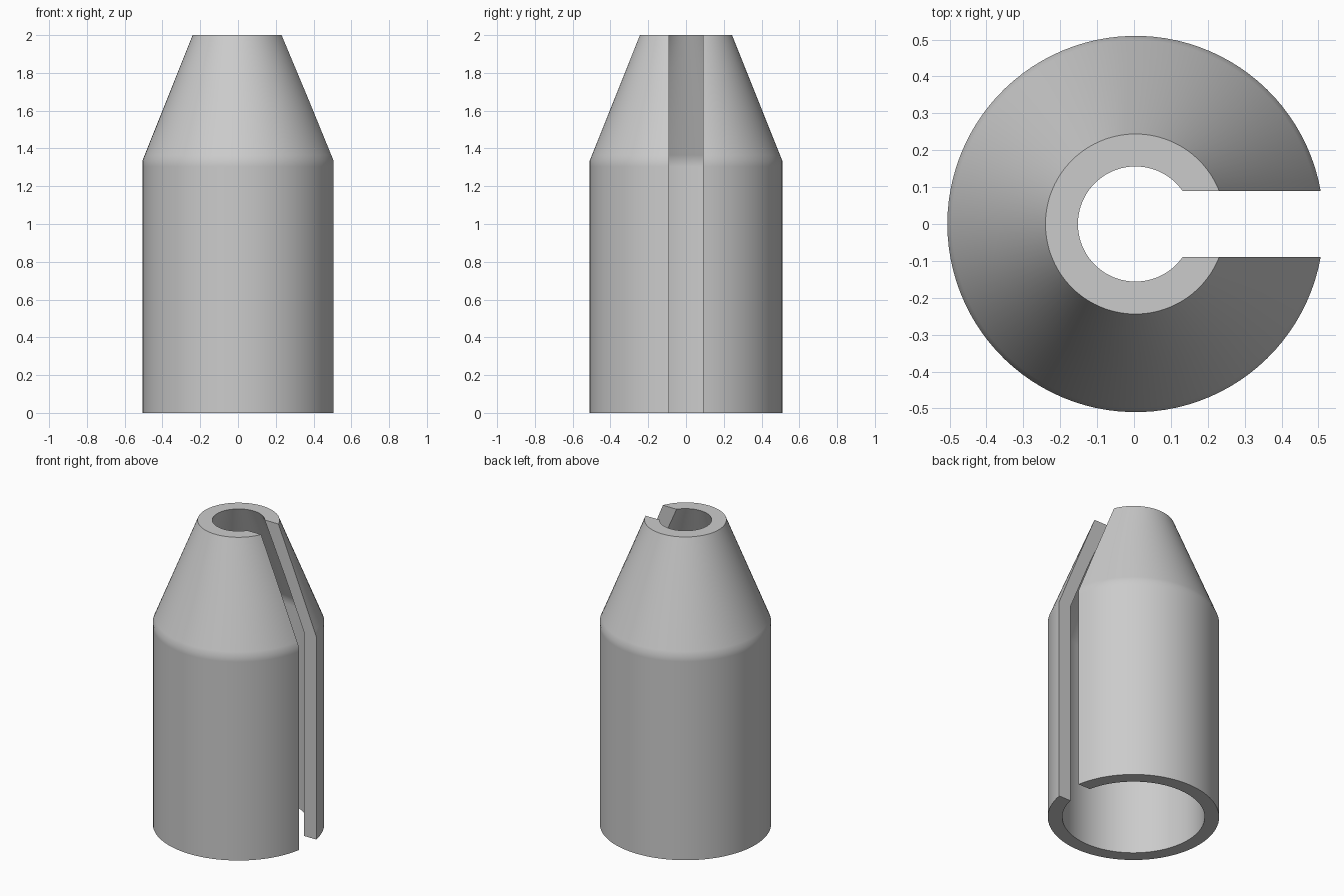
import bpy
import bmesh
from math import asin, cos, sin, pi, radians

cube = bpy.data.objects.get("Cube")
if cube:
    bpy.data.objects.remove(cube, do_unlink=True)

HEIGHT = 2.0
SHOULDER = 1.335     # where the cylinder turns into the cone
SUPPORT = 0.03       # rings that keep the shoulder shading tight
SLOT_HALF = 0.09
AXIS_X = 0.004
STEPS = 96


def wall(base_r, top_r):
    """Side profile (radius, height) from the base up to the tip."""
    def cone(z):
        return base_r + (top_r - base_r) * (z - SHOULDER) / (HEIGHT - SHOULDER)
    return [(base_r, 0), (base_r, SHOULDER - SUPPORT), (base_r, SHOULDER),
            (cone(SHOULDER + SUPPORT), SHOULDER + SUPPORT),
            (cone(1.65), 1.65), (top_r, HEIGHT)]


# Closed wall section: up the outside, down the inside
profile = wall(0.51, 0.244) + wall(0.424, 0.156)[::-1]

# Revolve the section around the axis, stopping at the parallel slot faces
bm = bmesh.new()
rings = []
for i in range(STEPS + 1):
    ring = []
    for r, z in profile:
        gap = asin(SLOT_HALF / r)
        a = gap + (2 * pi - 2 * gap) * i / STEPS
        ring.append(bm.verts.new((AXIS_X + r * cos(a), r * sin(a), z)))
    rings.append(ring)

n = len(profile)
for a, b in zip(rings, rings[1:]):
    for j in range(n):
        k = (j + 1) % n
        bm.faces.new((a[j], b[j], b[k], a[k]))

# Flat slot faces, as quads across the wall thickness
for ring in (rings[0], rings[-1]):
    for j in range(n // 2 - 1):
        bm.faces.new((ring[j], ring[j + 1], ring[n - 2 - j], ring[n - 1 - j]))
bmesh.ops.recalc_face_normals(bm, faces=bm.faces)

mesh = bpy.data.meshes.new("slotted_sleeve")
bm.to_mesh(mesh)
bm.free()
sleeve = bpy.data.objects.new("slotted_sleeve", mesh)
bpy.context.collection.objects.link(sleeve)

# Plain grey
grey = bpy.data.materials.new("plain_grey")
grey.use_nodes = True
colour = (0.6, 0.6, 0.6, 1)
grey.diffuse_color = colour
grey.node_tree.nodes["Principled BSDF"].inputs["Base Color"].default_value = colour
mesh.materials.append(grey)

bpy.ops.object.select_all(action='DESELECT')
sleeve.select_set(True)
bpy.context.view_layer.objects.active = sleeve
bpy.ops.object.shade_smooth_by_angle(angle=radians(30))
